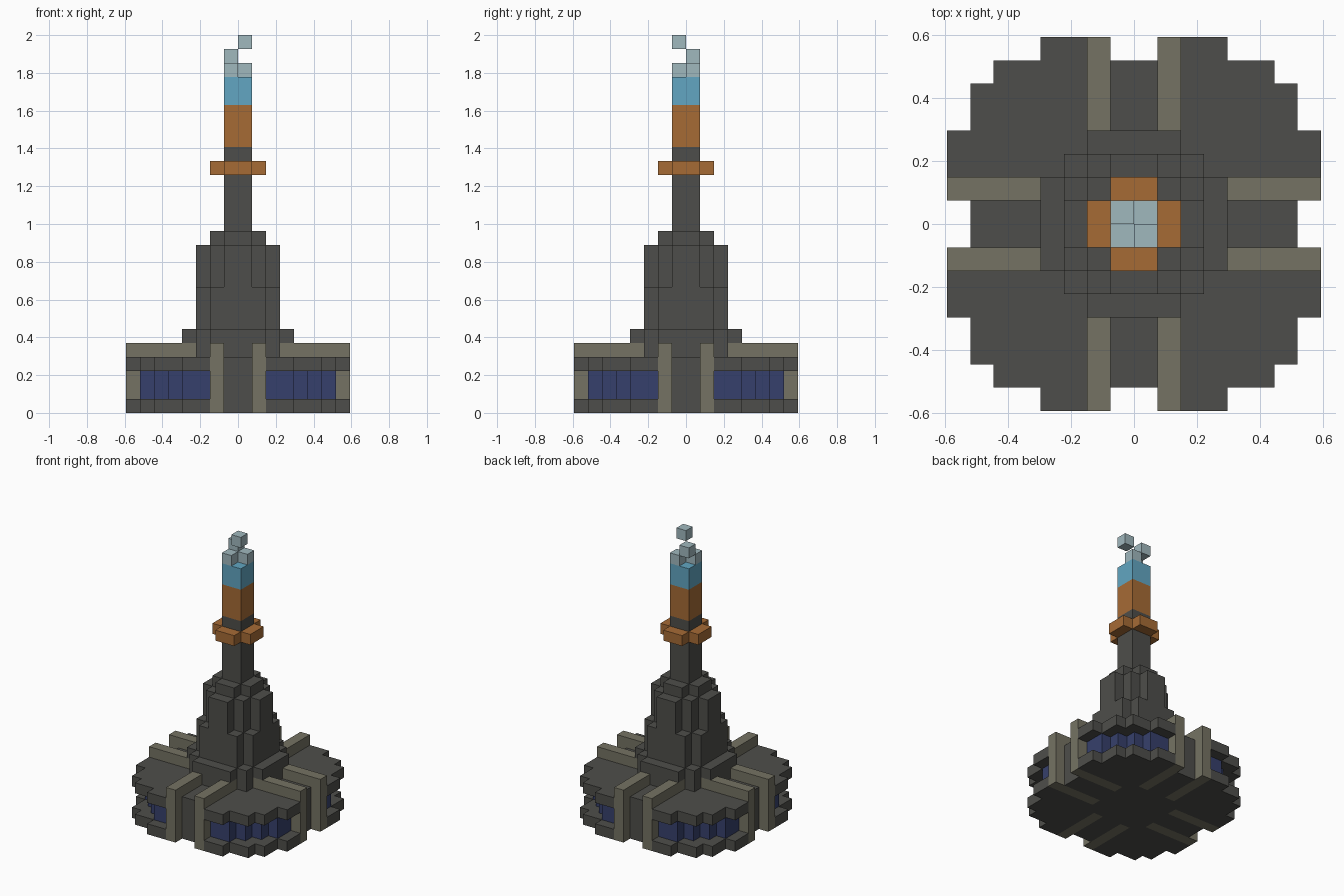
import bpy
import bmesh

U = 2 / 27  # one block of the grid

cube = bpy.data.objects.get("Cube")
if cube:
    bpy.data.objects.remove(cube, do_unlink=True)


def material(name, rgb):
    mat = bpy.data.materials.new(name)
    mat.use_nodes = True
    mat.diffuse_color = (*rgb, 1)
    mat.node_tree.nodes["Principled BSDF"].inputs["Base Color"].default_value = (*rgb, 1)
    return mat


STONE = material("dark stone", (0.076, 0.076, 0.069))
TRIM = material("olive trim", (0.178, 0.171, 0.125))
GLASS = material("navy glass", (0.037, 0.051, 0.15))
COPPER = material("copper", (0.381, 0.147, 0.036))
FLAME = material("blue glow", (0.122, 0.381, 0.539))
SMOKE = material("pale smoke", (0.352, 0.479, 0.515))


def turn(points, quarter):
    """Rotate points clockwise by quarter turns."""
    for _ in range(quarter):
        points = [(y, -x) for x, y in points]
    return points


def extrude(name, outlines, z0, z1, mat):
    """One object made of closed outlines extruded from z0 to z1."""
    bm = bmesh.new()
    for outline in outlines:
        low = [bm.verts.new((x * U, y * U, z0 * U)) for x, y in outline]
        high = [bm.verts.new((x * U, y * U, z1 * U)) for x, y in outline]
        bm.faces.new(low)
        bm.faces.new(high)
        for i in range(len(low)):
            j = (i + 1) % len(low)
            bm.faces.new((low[i], low[j], high[j], high[i]))
    bmesh.ops.recalc_face_normals(bm, faces=bm.faces)
    mesh = bpy.data.meshes.new(name)
    bm.to_mesh(mesh)
    bm.free()
    mesh.materials.append(mat)
    obj = bpy.data.objects.new(name, mesh)
    bpy.context.collection.objects.link(obj)
    return obj


def ring(name, quadrant, z0, z1, mat):
    """Solid whose outline is one quadrant repeated four times."""
    outline = [p for q in range(4) for p in turn(quadrant, q)]
    return extrude(name, [outline], z0, z1, mat)


def four(name, outlines, z0, z1, mat):
    """Separate outlines repeated around the axis."""
    return extrude(name, [turn(o, q) for q in range(4) for o in outlines], z0, z1, mat)


def plus(half, reach):
    return [(half, reach), (half, half), (reach, half)]


def rect(x0, x1, y0, y1):
    return [(x0, y0), (x1, y0), (x1, y1), (x0, y1)]


# Round base: two slabs slotted for the fins, with glass and core between
slab = [(1, 7), (1, 3), (2, 3), (2, 8), (4, 8), (4, 7), (6, 7), (6, 6),
        (7, 6), (7, 4), (8, 4), (8, 2), (3, 2), (3, 1), (7, 1)]
ring("base_slab", slab, 0, 1, STONE)
ring("roof_slab", slab, 3, 4, STONE)
ring("base_core", plus(1, 7), 1, 3, STONE)
pane = [(2, 2), (2, 7), (4, 7), (4, 6), (5, 6), (5, 5), (6, 5), (6, 4), (7, 4), (7, 2)]
four("windows", [pane], 1, 3, GLASS)

# Paired radial fins
four("fins", [rect(1, 2, 3, 8), rect(-2, -1, 3, 8)], 0, 5, TRIM)

# Stepped tower
ring("tower_hub", [(3, 3)], 4, 6, STONE)
four("hub_supports", [rect(-1, 1, 3, 4)], 4, 5, STONE)
four("hub_arms", [rect(-2, 2, 3, 4)], 5, 6, STONE)
ring("tower_lower", plus(2, 3), 6, 9, STONE)
ring("tower_upper", [(1, 3), (1, 2), (2, 2), (2, 1), (3, 1)], 9, 12, STONE)
ring("tower_cap", plus(1, 2), 12, 13, STONE)

# Chimney with its collar and glowing tip
ring("chimney", [(1, 1)], 13, 19, STONE)
four("collar", [rect(-1, 1, 1, 2)], 17, 18, COPPER)
ring("chimney_top", [(1, 1)], 19, 22, COPPER)
ring("glow", [(1, 1)], 22, 24, FLAME)

# Smoke puffs
for i, (x, y, z) in enumerate([(-1, -1, 24), (0, 0, 24), (-1, 0, 25), (0, -1, 26)]):
    extrude(f"smoke_puff_{i + 1}", [rect(x, x + 1, y, y + 1)], z, z + 1, SMOKE)
